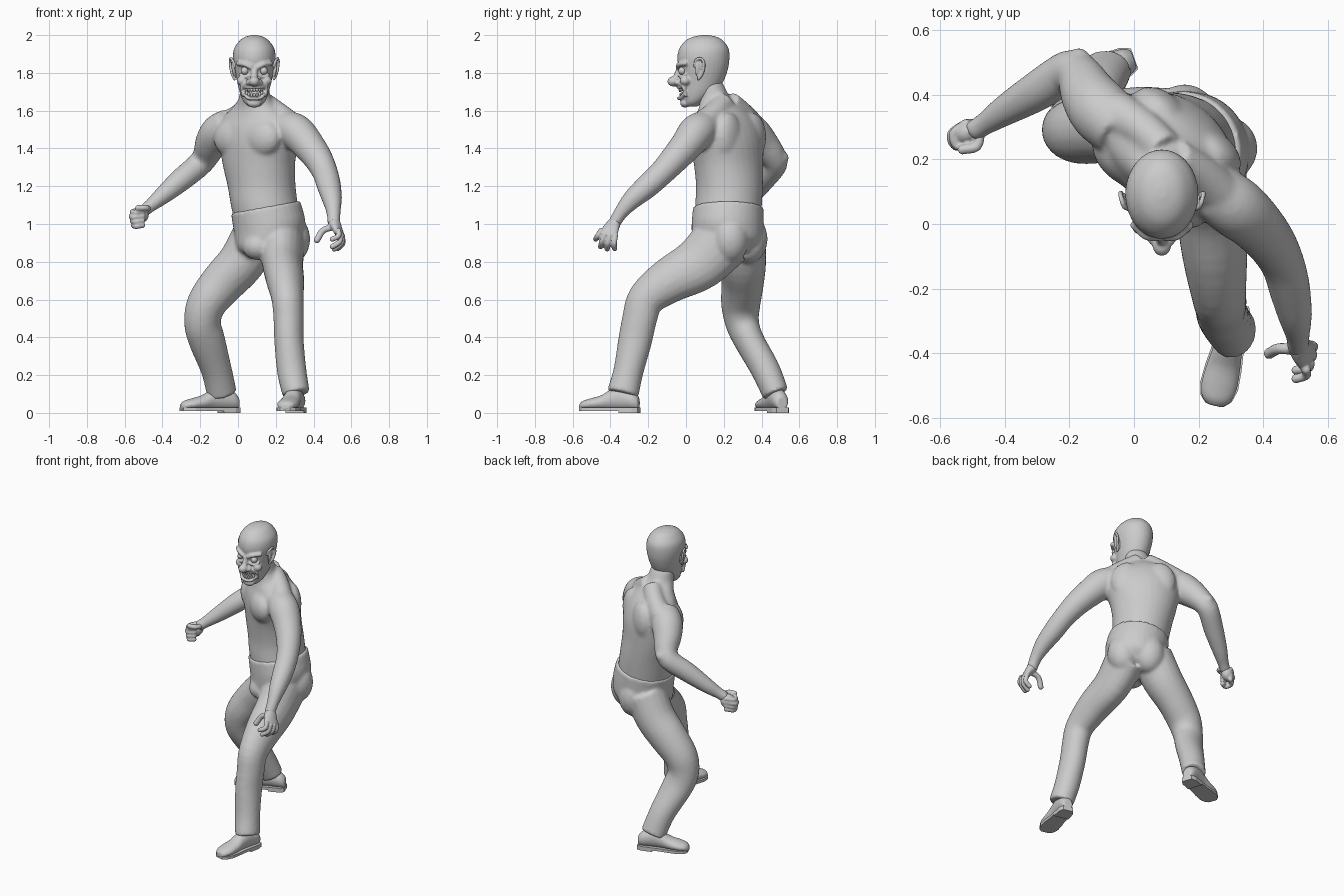
import bpy, bmesh, math
from mathutils import Vector, Matrix

YAW = math.radians(-38)                      # torso is turned towards -x
SIDE = Vector((math.cos(YAW), math.sin(YAW), 0))
FRONT = Vector((math.sin(YAW), -math.cos(YAW), 0))
ANY = Vector((0.3, 0.8, -0.5))


def tube(bm, pts, front=ANY, normal=None, n=20, sub=4):
    """Smooth loft through points (x, y, z, side radius[, front radius])."""
    P = [Vector(p if len(p) == 5 else (*p, p[3])) for p in pts]
    Q = [2 * P[0] - P[1]] + P + [2 * P[-1] - P[-2]]
    S = []
    for i in range(1, len(Q) - 2):
        a, b, c, d = Q[i - 1:i + 3]
        for k in range(sub):
            t = k / sub
            S.append(0.5 * (2 * b + (c - a) * t + (2 * a - 5 * b + 4 * c - d) * t * t
                            + (3 * b - a - 3 * c + d) * t ** 3))
    S.append(P[-1])
    rings = []
    for i, s in enumerate(S):
        tan = (S[min(i + 1, len(S) - 1)] - S[max(i - 1, 0)]).to_3d()
        tan = (Vector(normal) if normal else tan).normalized()
        u = tan.cross(Vector(front)).normalized()
        v = u.cross(tan)
        c = s.to_3d()
        rings.append([bm.verts.new(c + u * s[3] * math.cos(math.tau * k / n)
                                   + v * s[4] * math.sin(math.tau * k / n)) for k in range(n)])
    for r, q in zip(rings, rings[1:]):
        for k in range(n):
            bm.faces.new((r[k], r[(k + 1) % n], q[(k + 1) % n], q[k]))
    bm.faces.new(rings[0])
    bm.faces.new(rings[-1])


def blob(bm, c, r, rz=0.0, ry=0.0):
    """Ellipsoid."""
    r = r if isinstance(r, tuple) else (r, r, r)
    m = (Matrix.Translation(c) @ Matrix.Rotation(rz, 4, 'Z') @ Matrix.Rotation(ry, 4, 'Y')
         @ Matrix.Diagonal((*r, 1)))
    bmesh.ops.create_uvsphere(bm, u_segments=20, v_segments=12, radius=1, matrix=m)


def finger(bm, pts, r):
    """Round-ended tube of one thickness."""
    tube(bm, [(*p, r) for p in pts], n=12)
    blob(bm, pts[0], r)
    blob(bm, pts[-1], r)


def finish(bm, name, voxel=None, smooth=5):
    """Turn the parts into one object, optionally fused into one skin."""
    bmesh.ops.recalc_face_normals(bm, faces=bm.faces)
    for f in bm.faces:
        f.smooth = True
    me = bpy.data.meshes.new(name)
    bm.to_mesh(me)
    bm.free()
    ob = bpy.data.objects.new(name, me)
    bpy.context.collection.objects.link(ob)
    if voxel:
        m = ob.modifiers.new("fuse", 'REMESH')
        m.mode, m.voxel_size, m.use_smooth_shade = 'VOXEL', voxel, True
        m = ob.modifiers.new("soften", 'SMOOTH')
        m.factor, m.iterations = 0.5, smooth
    return ob


def on_torso(s, f, z, c=(0.11, 0.215)):
    return Vector((*c, z)) + SIDE * s + FRONT * f


# Upper body: torso, neck, chest, back and arms
bm = bmesh.new()
tube(bm, [(.16, .22, 1.0, .18, .17), (.14, .225, 1.1, .18, .175), (.125, .23, 1.2, .185, .172),
          (.11, .225, 1.32, .205, .17), (.11, .215, 1.43, .23, .17), (.105, .21, 1.51, .235, .155),
          (.1, .205, 1.57, .2, .13), (.095, .185, 1.62, .13, .105), (.09, .15, 1.67, .085, .085),
          (.088, .128, 1.73, .075, .075), (.088, .11, 1.78, .06, .06)], FRONT, (0, 0, 1), 32)
for s in (-1, 1):
    blob(bm, on_torso(s * .096, .1, 1.455), (.118, .07, .102), YAW)          # chest muscles
    blob(bm, on_torso(s * .1, -.09, 1.46), (.1, .06, .13), YAW)              # shoulder blades
    tube(bm, [(*on_torso(s * .02, -.0, 1.645), .06), (*on_torso(s * .11, -.01, 1.59), .062),
              (*on_torso(s * .21, .0, 1.525), .07)])                         # neck muscles
tube(bm, [(.25, .1, 1.515, .088), (.31, .055, 1.485, .096), (.37, .005, 1.42, .087), (.425, -.06, 1.345, .077),
          (.462, -.13, 1.27, .068), (.482, -.205, 1.2, .064), (.498, -.285, 1.13, .053),
          (.506, -.345, 1.06, .038), (.506, -.385, .995, .034)])
tube(bm, [(-.04, .29, 1.525, .09), (-.1, .345, 1.485, .098), (-.14, .4, 1.43, .088), (-.168, .455, 1.365, .072),
          (-.205, .47, 1.315, .066), (-.3, .41, 1.235, .062), (-.4, .35, 1.15, .048),
          (-.46, .31, 1.1, .036), (-.5, .285, 1.07, .034)])
blob(bm, (-.17, .508, 1.35), .037)                                           # elbow point
finish(bm, "upper_body", .01, 9)

# Trousers: hips and both legs
bm = bmesh.new()
tube(bm, [(.17, .225, .84, .13, .13), (.17, .22, .9, .175, .185), (.168, .22, .98, .192, .19),
          (.155, .222, 1.05, .19, .188), (.145, .224, 1.09, .187, .186)], FRONT, (-.18, 0, 1), 32)
for s in (-1, 1):
    blob(bm, on_torso(s * .08, -.08, .92, (.17, .22)), (.1, .1, .13), YAW)
blob(bm, (.1, .1, .88), (.08, .07, .07), YAW)
tube(bm, [(.232, .2, .92, .12, .16), (.236, .07, .79, .108, .145), (.25, -.09, .7, .1, .122),
          (.262, -.21, .605, .085, .1), (.268, -.245, .5, .08, .093), (.27, -.27, .38, .078, .09),
          (.285, -.305, .22, .078, .08), (.308, -.335, .1, .073, .085)], (-.2, -1, .6))
tube(bm, [(.1, .29, .94, .13, .13), (.02, .3, .8, .125, .125), (-.08, .3, .69, .112, .118),
          (-.165, .29, .58, .105, .105), (-.188, .297, .48, .09, .098), (-.165, .333, .385, .08, .097),
          (-.115, .42, .23, .077, .082), (-.085, .475, .1, .07, .08)], (-1, -.35, .3))
finish(bm, "trousers", .01, 7)

# Open hand
bm = bmesh.new()
tube(bm, [(.507, -.375, 1.01, .034), (.522, -.395, .98, .025, .044), (.538, -.41, .945, .02, .05)], (0, -1, -.5))
for k, t in (((.532, -.45, .965), (.50, -.478, .92)), ((.545, -.43, .945), (.5, -.452, .88)),
             ((.552, -.402, .938), (.51, -.417, .868)), ((.55, -.374, .938), (.528, -.378, .87))):
    k, t = Vector(k), Vector(t)
    finger(bm, [k, (k + t) / 2 + Vector((.016, -.004, -.006)), t], .0145)
finger(bm, [(.505, -.39, .985), (.45, -.385, .965), (.418, -.4, .915)], .0175)
finish(bm, "open_hand", .005, 3)

# Closed fist
bm = bmesh.new()
blob(bm, (-.515, .285, 1.05), (.046, .038, .046), .6)
for i in range(4):
    z, k = 1.075 - .024 * i, .006 * abs(i - 1)
    finger(bm, [(-.52, .31, z), (-.564 + k, .278, z - .01), (-.55 + k, .24, z - .015), (-.505, .25, z - .01)], .0145)
finger(bm, [(-.475, .285, 1.08), (-.485, .24, 1.085), (-.53, .23, 1.085)], .0155)
finish(bm, "closed_fist", .005, 3)

# Head: skull, jaw, nose, brows, cheeks, lips
CX = .086
bm = bmesh.new()
tube(bm, [(CX, .03, 1.622, .03, .03), (CX, .04, 1.645, .055, .055), (CX, .065, 1.69, .075, .09),
          (CX, .083, 1.75, .09, .113), (CX, .092, 1.82, .105, .13), (CX, .092, 1.88, .113, .138),
          (CX, .095, 1.93, .106, .13), (CX, .097, 1.97, .078, .1), (CX, .1, 1.99, .05, .065),
          (CX, .1, 2.0, .014, .02)], (0, -1, 0), (0, 0, 1), 32)
blob(bm, (CX, -.066, 1.755), (.029, .033, .027))
finger(bm, [(CX, -.035, 1.815), (CX, -.052, 1.775)], .018)
blob(bm, (CX, -.005, 1.64), (.038, .026, .024))
for s in (-1, 1):
    blob(bm, (CX + s * .027, -.043, 1.75), (.018, .022, .017))
    finger(bm, [(CX + s * .018, -.042, 1.83), (CX + s * .05, -.036, 1.845), (CX + s * .085, -.004, 1.85)], .013)
    finger(bm, [(CX + s * .028, -.034, 1.785), (CX + s * .05, -.026, 1.778), (CX + s * .075, -.008, 1.79)], .008)
    blob(bm, (CX + s * .064, -.004, 1.758), (.03, .03, .025))
    finger(bm, [(CX + s * .04, -.036, 1.745), (CX + s * .066, -.016, 1.725), (CX + s * .062, -.002, 1.68)], .008)
for z, e in ((1.724, 1.727), (1.668, 1.7)):
    finger(bm, [(CX - .062, -.005, e), (CX - .035, -.028, z), (CX, -.04, z - .002),
                (CX + .035, -.028, z), (CX + .062, -.005, e)], .0095)
head = finish(bm, "head", .0055, 4)

# Mouth opening
bm = bmesh.new()
blob(bm, (CX, -.035, 1.698), (.058, .05, .021))
cutter = finish(bm, "mouth_cutter")
cutter.hide_render = True
m = head.modifiers.new("mouth", 'BOOLEAN')
m.operation, m.object = 'DIFFERENCE', cutter

# Teeth
bm = bmesh.new()
for i in range(-3, 4):
    a = i * .27
    x, y = CX + .055 * math.sin(a), .02 - .052 * math.cos(a)
    blob(bm, (x, y, 1.711 + .0006 * i * i), (.0075, .007, .013))
    blob(bm, (x, y + .004, 1.682 + .0012 * i * i), (.007, .007, .012))
finish(bm, "teeth")

# Eyes and ears
for s, side in ((-1, "right"), (1, "left")):
    bm = bmesh.new()
    blob(bm, (CX + s * .05, -.02, 1.811), .021)
    finish(bm, side + "_eye")
    bm = bmesh.new()
    ex = CX + s * .112
    blob(bm, (ex - s * .006, .072, 1.82), (.01, .026, .048), s * .4, s * .15)
    finger(bm, [(ex - s * .012, .046, 1.835), (ex + s * .004, .053, 1.868), (ex + s * .014, .08, 1.876),
                (ex + s * .016, .096, 1.845), (ex + s * .006, .086, 1.795), (ex - s * .008, .066, 1.767)], .008)
    finish(bm, side + "_ear", .005, 3)

# Shoes: rounded upper, flat sole and heel block
PROFILE = [(0, .03, .07), (.03, .043, .1), (.1, .046, .125), (.15, .047, .11), (.2, .053, .08),
           (.26, .056, .062), (.3, .045, .05), (.32, .024, .035)]      # along, half width, height
for name, heel, toe in (("front_shoe", (.322, -.25), (.248, -.565)), ("rear_shoe", (0, .51), (-.305, .4))):
    h = Vector((*heel, 0))
    d = (Vector((*toe, 0)) - h).normalized()
    w = Vector((-d.y, d.x, 0))
    bm = bmesh.new()
    tube(bm, [(*(h + d * t + Vector((0, 0, .015 + z / 2))), hw, z / 2) for t, hw, z in PROFILE], (0, 0, 1), d)
    finish(bm, name + "_upper", .006, 3)
    bm = bmesh.new()
    for z0, z1, part in ((.01, .028, PROFILE), (0, .012, PROFILE[:3])):
        edge = [h + d * (t - .002) + w * (hw + .004) for t, hw, _ in part]
        edge += [h + d * (t - .002) - w * (hw + .004) for t, hw, _ in reversed(part)]
        f = bm.faces.new([bm.verts.new(p + Vector((0, 0, z0))) for p in edge])
        ext = bmesh.ops.extrude_face_region(bm, geom=[f])["geom"]
        bmesh.ops.translate(bm, verts=[v for v in ext if isinstance(v, bmesh.types.BMVert)], vec=(0, 0, z1 - z0))
    sole = finish(bm, name + "_sole")
    for p in sole.data.polygons:
        p.use_smooth = False
